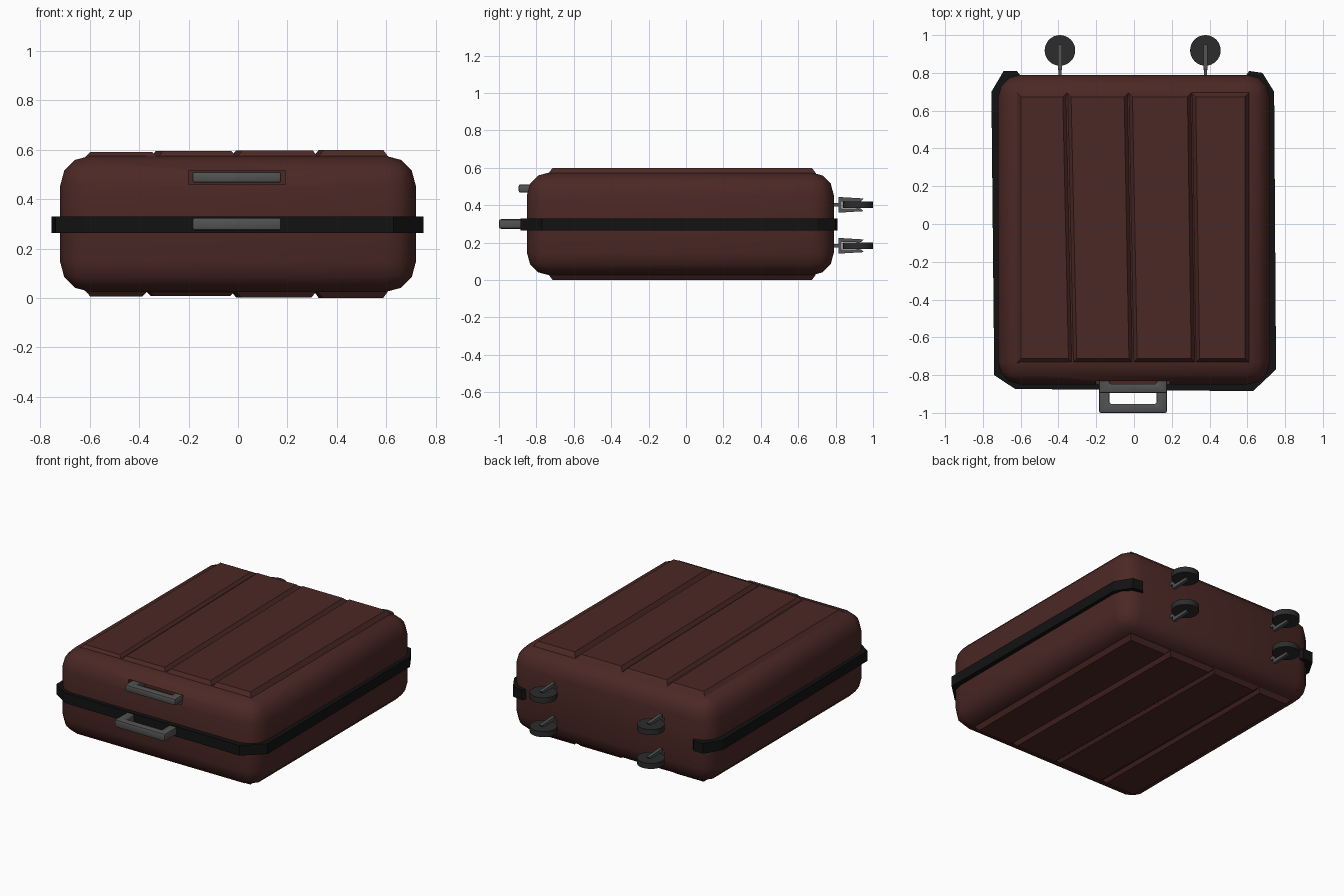
import bpy, bmesh
from mathutils import Matrix

if "Cube" in bpy.data.objects:
    bpy.data.objects.remove(bpy.data.objects["Cube"])


def material(name, rgb):
    m = bpy.data.materials.new(name)
    m.diffuse_color = (*rgb, 1)
    m.use_nodes = True
    m.node_tree.nodes["Principled BSDF"].inputs["Base Color"].default_value = m.diffuse_color
    return m


SHELL = material("shell_red", (0.07, 0.021, 0.018))
BLACK = material("black_rubber", (0.006, 0.006, 0.006))
METAL = material("grey_metal", (0.085, 0.085, 0.085))
TYRE = material("wheel_dark", (0.025, 0.025, 0.026))


def finish(name, bm, mat):
    bmesh.ops.recalc_face_normals(bm, faces=bm.faces)
    me = bpy.data.meshes.new(name)
    bm.to_mesh(me)
    bm.free()
    ob = bpy.data.objects.new(name, me)
    bpy.context.collection.objects.link(ob)
    if mat:
        me.materials.append(mat)
    return ob


def select(ob):
    bpy.ops.object.select_all(action='DESELECT')
    ob.select_set(True)
    bpy.context.view_layer.objects.active = ob


def smooth(ob, angle=0.7):
    select(ob)
    bpy.ops.object.shade_smooth_by_angle(angle=angle)


def bevel(ob, width, segments):
    select(ob)
    mod = ob.modifiers.new("bevel", 'BEVEL')
    mod.width, mod.segments = width, segments
    mod.limit_method = 'ANGLE'
    bpy.ops.object.modifier_apply(modifier=mod.name)


def box(name, lo, hi, mat):
    bm = bmesh.new()
    bmesh.ops.create_cube(bm, size=1)
    for v in bm.verts:
        v.co = [(a + b) / 2 + c * (b - a) for a, b, c in zip(lo, hi, v.co)]
    return finish(name, bm, mat)


def bridge(name, bottom, top, mat):
    """Closed solid between two matching loops of points."""
    bm = bmesh.new()
    b = [bm.verts.new(p) for p in bottom]
    t = [bm.verts.new(p) for p in top]
    bm.faces.new(b)
    bm.faces.new(t)
    n = len(b)
    for i in range(n):
        bm.faces.new((b[i], b[(i + 1) % n], t[(i + 1) % n], t[i]))
    return finish(name, bm, mat)


# Rounded case shell with a pocket for the upper handle
body = box("case_shell", (-0.72, -0.85, 0.025), (0.72, 0.79, 0.575), SHELL)
bevel(body, 0.12, 3)
cutter = box("handle_pocket_cutter", (-0.2, -0.95, 0.46), (0.19, -0.76, 0.517), None)
select(body)
cut = body.modifiers.new("pocket", 'BOOLEAN')
cut.operation, cut.object, cut.solver = 'DIFFERENCE', cutter, 'EXACT'
bpy.ops.object.modifier_apply(modifier=cut.name)
bpy.data.objects.remove(cutter)
smooth(body)


# Raised panels separated by slightly slanted V grooves
def panels(label, back_x, front_x, base, heights):
    y0, y1, s = -0.735, 0.695, 0.022
    for i, z in enumerate(heights):
        fl, fr, bl, br = front_x[i], front_x[i + 1], back_x[i], back_x[i + 1]
        low = [(fl, y0, base), (fr, y0, base), (br, y1, base), (bl, y1, base)]
        high = [(fl + s, y0 + s, z), (fr - s, y0 + s, z),
                (br - s, y1 - s, z), (bl + s, y1 - s, z)]
        bridge(f"{label}_panel_{i + 1}", low, high, SHELL)


panels("top", (-0.62, -0.355, -0.03, 0.305, 0.61), (-0.62, -0.325, -0.005, 0.325, 0.61),
       0.57, (0.591, 0.595, 0.597, 0.6))
panels("bottom", (-0.62, -0.375, -0.03, 0.305, 0.61), (-0.62, -0.365, -0.01, 0.32, 0.61),
       0.03, (0.006, 0.008, 0.002, 0.0))

# Seam band around both sides and the front, open at the back
outer = [(-0.62, 0.81), (-0.69, 0.81), (-0.755, 0.70), (-0.74, -0.80), (-0.63, -0.873),
         (0.63, -0.885), (0.752, -0.77), (0.742, 0.70), (0.68, 0.80), (0.61, 0.81)]
inner = [(x * 0.92, y * 0.92) for x, y in reversed(outer)]
bm = bmesh.new()
n = len(outer)
ring = outer + inner
lo = [bm.verts.new((x, y, 0.264)) for x, y in ring]
hi = [bm.verts.new((x, y, 0.33)) for x, y in ring]
for i in range(2 * n):
    j = (i + 1) % (2 * n)
    bm.faces.new((lo[i], lo[j], hi[j], hi[i]))
for i in range(n - 1):
    for v in (lo, hi):
        bm.faces.new((v[i], v[i + 1], v[2 * n - 2 - i], v[2 * n - 1 - i]))
finish("seam_band", bm, BLACK)


# U-shaped carry handles
def handle(name, y0, y1, z0, z1):
    xl, xr, t, g = -0.185, 0.175, 0.055, 0.048
    u = [(xl, y1), (xl, y0), (xr, y0), (xr, y1),
         (xr - t, y1), (xr - t, y0 + g), (xl + t, y0 + g), (xl + t, y1)]
    ob = bridge(name, [(x, y, z0) for x, y in u], [(x, y, z1) for x, y in u], METAL)
    bevel(ob, 0.01, 2)
    smooth(ob)


handle("front_handle", -1.0, -0.83, 0.274, 0.325)
handle("upper_handle", -0.895, -0.755, 0.467, 0.511)

# Caster wheels with forks on the back
for sx, x in (("left", -0.392), ("right", 0.378)):
    for sz, z in (("lower", 0.183), ("upper", 0.402)):
        label = f"{sz}_{sx}"
        bm = bmesh.new()
        bmesh.ops.create_cone(bm, cap_ends=True, segments=32, radius1=0.081, radius2=0.081,
                              depth=0.036, matrix=Matrix.Translation((x, 0.919, z)))
        smooth(finish(f"wheel_{label}", bm, TYRE))
        # fork profile in the y-z plane
        f = [(0.815, -0.042), (0.95, -0.034), (0.935, -0.019), (0.832, -0.019),
             (0.832, 0.019), (0.935, 0.019), (0.95, 0.034), (0.815, 0.042)]
        bridge(f"fork_{label}", [(x - 0.01, y, z + dz) for y, dz in f],
               [(x + 0.01, y, z + dz) for y, dz in f], METAL)
        box(f"axle_stub_{label}", (x - 0.008, 0.77, z - 0.01), (x + 0.008, 0.82, z + 0.01), METAL)
        box(f"hub_{label}", (x - 0.008, 0.911, z - 0.03), (x + 0.008, 0.927, z + 0.03), METAL)
